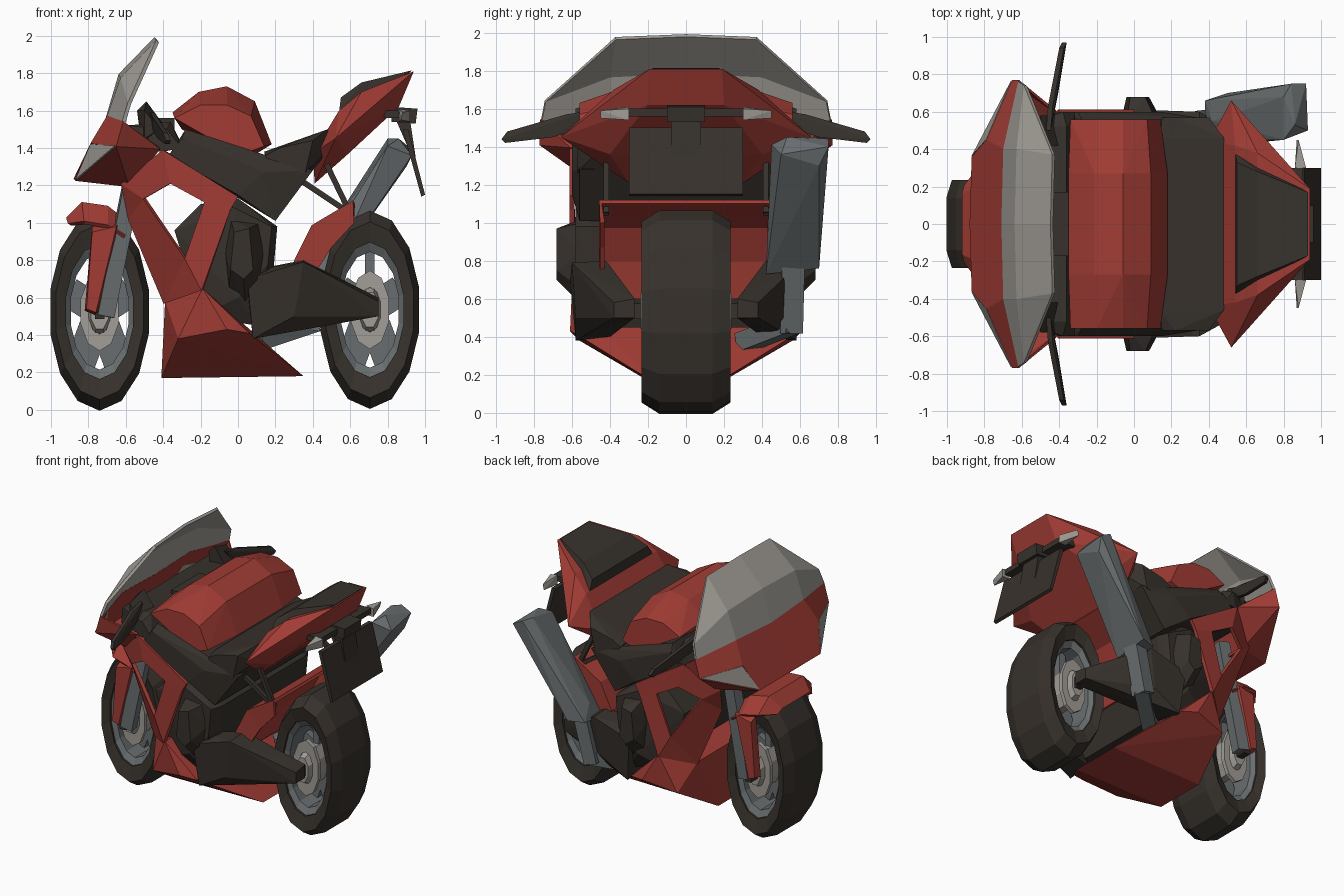
import bpy, bmesh
from math import sin, cos, pi
from mathutils import Vector


def material(name, rgb):
    m = bpy.data.materials.new(name)
    m.diffuse_color = (*rgb, 1)
    return m


RED = material("red_paint", (0.36, 0.045, 0.035))
DARK = material("dark_rubber", (0.038, 0.031, 0.025))
STEEL = material("steel", (0.14, 0.155, 0.16))
LIGHT = material("light_metal", (0.36, 0.34, 0.31))


def finish(name, bm, mat):
    bmesh.ops.recalc_face_normals(bm, faces=bm.faces)
    me = bpy.data.meshes.new(name)
    bm.to_mesh(me)
    bm.free()
    me.materials.append(mat)
    ob = bpy.data.objects.new(name, me)
    bpy.context.collection.objects.link(ob)
    return ob


def flip(pts):
    return [(x, -y, z) for x, y, z in pts]


def hull(name, pts, mat):
    bm = bmesh.new()
    for p in pts:
        bm.verts.new(p)
    bmesh.ops.convex_hull(bm, input=bm.verts)
    bmesh.ops.delete(bm, geom=[v for v in bm.verts if not v.link_faces], context='VERTS')
    return finish(name, bm, mat)


def sym(name, pts, mat):
    return hull(name, pts + flip(pts), mat)


def pair(name, pts, mat):
    hull(name + "_left", pts, mat)
    hull(name + "_right", flip(pts), mat)


def at(y, *xz):
    return [(x, y, z) for x, z in xz]


def beam(p, q, w, h):
    p, q = Vector(p), Vector(q)
    r = (q - p).to_track_quat('Z', 'Y')
    return [tuple(e + r @ Vector((a * w / 2, b * h / 2, 0)))
            for e in (p, q) for a in (-1, 1) for b in (-1, 1)]


def shell(name, pts, faces, mat, thick=0.025):
    bm = bmesh.new()
    vs = [bm.verts.new(p) for p in pts]
    for f in faces:
        bm.faces.new([vs[i] for i in f])
    bmesh.ops.delete(bm, geom=[v for v in bm.verts if not v.link_faces], context='VERTS')
    ob = finish(name, bm, mat)
    s = ob.modifiers.new("thickness", 'SOLIDIFY')
    s.thickness, s.offset = thick, 0
    return ob


def grid(name, rows, mat):
    n = len(rows[0])
    faces = [(r * n + c, r * n + c + 1, (r + 1) * n + c + 1, (r + 1) * n + c)
             for r in range(len(rows) - 1) for c in range(n - 1)]
    return shell(name, [p for r in rows for p in r], faces, mat)


def ring(name, cx, cz, prof, mat, n=14):
    # closed (radius, y) profile swept round the axle, squeezed along x
    bm = bmesh.new()
    R = [[bm.verts.new((cx + .51 * r * cos(2 * pi * (i + .5) / n), y, cz + r * sin(2 * pi * (i + .5) / n)))
          for r, y in prof] for i in range(n)]
    k = len(prof)
    for i in range(n):
        for j in range(k):
            a, b = R[i], R[(i + 1) % n]
            bm.faces.new((a[j], a[(j + 1) % k], b[(j + 1) % k], b[j]))
    return finish(name, bm, mat)


# wheels: tyre, rim, brake discs, hub and spokes
for tag, cx, cz in (("front", -.74, .525), ("rear", .705, .535)):
    ring(tag + "_tyre", cx, cz, [(.53, -.14), (.53, .14), (.47, .235), (.36, .21), (.36, -.21), (.47, -.235)], DARK)
    ring(tag + "_rim", cx, cz, [(.37, -.2), (.37, .2), (.31, .17), (.31, -.17)], STEEL)
    for s in (-1, 1):
        ring(tag + "_brake_disc", cx, cz, [(.21, s * .17), (.21, s * .2), (.12, s * .2), (.12, s * .17)], LIGHT, 10)
    ring(tag + "_hub", cx, cz, [(.15, -.14), (.15, .14), (.1, .24), (.02, .24), (.02, -.24), (.1, -.24)], LIGHT, 8)
    for i in range(5):
        a = 2 * pi * i / 5 + pi / 2
        d = Vector((.51 * cos(a), 0, sin(a)))
        c = Vector((cx, 0, cz))
        hull(tag + "_spoke", beam(c + d * .1, c + d * .34, .05, .16), STEEL)
    hull(tag + "_axle", beam((cx, -.32, cz), (cx, .32, cz), .05, .08), DARK)

# front fender, fork guards and fork
grid("front_fender", [
    [(-.9, -.2, .99), (-.91, -.16, 1.02), (-.91, .16, 1.02), (-.9, .2, .99)],
    [(-.82, -.31, 1.0), (-.83, -.2, 1.1), (-.83, .2, 1.1), (-.82, .31, 1.0)],
    [(-.7, -.33, .98), (-.7, -.22, 1.08), (-.7, .22, 1.08), (-.7, .33, .98)],
    [(-.61, -.32, .92), (-.6, -.22, 1.0), (-.6, .22, 1.0), (-.61, .32, .92)]], RED)
pair("fork_guard", at(.28, (-.78, .98), (-.63, 1.0), (-.68, .72), (-.75, .5), (-.82, .53))
     + at(.34, (-.78, .95), (-.65, .98), (-.76, .52), (-.81, .54)), RED)
pair("fork_leg", beam((-.55, .27, 1.3), (-.71, .29, .5), .08, .09), STEEL)

# windscreen, nose and headlights
T = [(-.43, -.37, 1.97), (-.44, 0, 1.985), (-.43, .37, 1.97)]
M = [(-.58, -.74, 1.64), (-.62, -.4, 1.77), (-.63, 0, 1.79), (-.62, .4, 1.77), (-.58, .74, 1.64)]
L = [(-.61, -.76, 1.54), (-.69, -.4, 1.57), (-.7, 0, 1.55), (-.69, .4, 1.57), (-.61, .76, 1.54)]
shell("windscreen", T + M + L, [(0, 3, 4), (0, 4, 5, 1), (1, 5, 6, 2), (2, 6, 7), (3, 8, 9, 4), (4, 9, 10, 5),
                                (5, 10, 11, 6), (6, 11, 12, 7)], LIGHT, .02)
half = [(-.65, .76, 1.41), (-.78, .45, 1.42), (-.86, .36, 1.23), (-.58, .46, 1.2), (-.42, .6, 1.4)]
N = L + half + flip(half) + [(-.87, 0, 1.24)]
shell("nose_fairing", N, [(4, 3, 6, 5), (3, 2, 15, 7, 6), (5, 7, 8), (5, 8, 9), (4, 5, 9),
                          (0, 1, 11, 10), (1, 2, 15, 12, 11), (10, 12, 13), (10, 13, 14), (0, 10, 14),
                          (15, 7, 8, 13, 12)], RED, .02)
for side, s in (("left", 1), ("right", -1)):
    lamp = half[:3] if s > 0 else flip(half[:3])
    shell("headlight_" + side, lamp, [(0, 1, 2)], LIGHT, .02)

# side fairings with a window, and the belly pan
panel = [(-.62, .47, 1.21), (-.4, .6, 1.39), (0, .6, 1.14), (-.19, .6, .64), (-.39, .42, .57), (-.58, .4, 1.02),
         (-.5, .53, 1.13), (-.36, .6, 1.21), (-.18, .6, 1.11), (-.28, .58, .81), (-.04, .6, 1.07)]
pf = [(0, 1, 7, 6), (1, 2, 10, 8, 7), (10, 3, 9, 8), (3, 4, 9), (4, 5, 6, 9), (5, 0, 6)]
shell("side_fairing_left", panel, pf, RED)
shell("side_fairing_right", flip(panel), pf, RED)
sym("belly_pan", [(-.41, .2, .17), (.35, .2, .18), (-.39, .42, .58), (-.32, .56, .38), (-.06, .61, .43),
                  (-.19, .6, .65), (.06, .57, .41)], RED)

# engine, covers, frame and seat
sym("engine", at(.5, (-.34, .96), (-.2, 1.1), (0, 1.13), (.21, .98), (.19, .75), (.1, .45), (-.2, .5))
    + at(.58, (-.02, 1.08), (.18, .98), (.16, .78), (0, .6)), DARK)
pair("engine_cover", at(.55, (-.04, 1.02), (.12, 1.0), (.15, .85), (.12, .65), (.04, .57), (-.05, .64), (-.07, .85))
     + at(.68, (-.02, .95), (.06, .97), (.08, .75), (.03, .7), (-.04, .75)), DARK)
sym("main_frame", at(.6, (-.37, 1.36), (-.3, 1.45), (0, 1.15), (-.02, 1.34), (.14, 1.27))
    + at(.56, (-.28, 1.5), (.2, 1.01), (.22, 1.28), (.4, 1.28)), DARK)
sym("seat", at(.46, (.14, 1.38), (.48, 1.5), (.48, 1.38), (.4, 1.28))
    + at(.57, (.15, 1.36), (.22, 1.4), (.4, 1.44), (.36, 1.27), (.17, 1.22)), DARK)
sym("dashboard", at(.52, (-.61, 1.4), (-.6, 1.52), (-.36, 1.54), (-.3, 1.42))
    + at(.6, (-.4, 1.38), (-.38, 1.5), (-.3, 1.4)), DARK)
sym("top_clamp", at(.17, (-.44, 1.5), (-.44, 1.56), (-.34, 1.56), (-.34, 1.5)), DARK)

# fuel tank
sym("fuel_tank", at(.27, (-.35, 1.59), (-.21, 1.7), (-.06, 1.73), (.09, 1.65), (.18, 1.42), (.02, 1.32), (-.3, 1.5))
    + at(.56, (-.34, 1.56), (-.2, 1.63), (-.06, 1.63), (.07, 1.57), (.14, 1.41), (.01, 1.36), (-.2, 1.53)), RED)

# handlebars and mirrors
pair("handlebar", at(.42, (-.54, 1.6), (-.49, 1.65), (-.38, 1.5), (-.4, 1.42), (-.52, 1.45))
     + at(.58, (-.5, 1.6), (-.42, 1.5), (-.5, 1.45)), DARK)
blade = [(-.47, .5, 1.59), (-.46, .63, 1.57), (-.4, .94, 1.48), (-.385, .97, 1.44), (-.39, .95, 1.42),
         (-.43, .7, 1.45), (-.46, .55, 1.5)]
pair("mirror", blade + [(x + .025, y, z) for x, y, z in blade], DARK)

# tail unit, rear seat, lamps and plate
sym("tail_fairing", [(.41, .3, 1.21), (.4, .44, 1.37), (.52, .66, 1.45), (.54, .42, 1.6), (.66, .38, 1.7),
                     (.94, .19, 1.81), (.86, .2, 1.62), (.58, .4, 1.36)], RED)
sym("rear_seat", [(.54, .38, 1.59), (.55, .33, 1.67), (.66, .28, 1.75), (.93, .17, 1.815), (.8, .22, 1.68)], DARK)
sym("lamp_bar", at(.3, (.78, 1.56), (.78, 1.6), (.9, 1.6), (.9, 1.56)), DARK)
sym("tail_lamp", at(.1, (.82, 1.54), (.82, 1.62), (.96, 1.61), (.95, 1.53)), DARK)
pair("turn_signal", at(.3, (.86, 1.54), (.86, 1.61), (.92, 1.6), (.92, 1.54)) + at(.45, (.87, 1.55), (.88, 1.59)), LIGHT)
sym("number_plate", at(.3, (.88, 1.5), (.91, 1.5), (1.0, 1.15), (.98, 1.14)), DARK)
sym("plate_bracket", at(.08, (.84, 1.56), (.92, 1.55), (.91, 1.4), (.95, 1.35)), DARK)

# rear hugger over the wheel
prof = [((.62, 1.11), (.62, 1.0)), ((.4, .98), (.5, .87)), ((.31, .8), (.43, .76)), ((.27, .6), (.38, .62))]
grid("rear_hugger", [[(b[0], -.44, b[1]), (a[0], -.45, a[1]), (a[0], .45, a[1]), (b[0], .44, b[1])]
                     for a, b in prof], RED)

# swingarm and subframe struts
pair("swingarm", [(.04, .48, .74), (.05, .61, .7), (.08, .58, .38), (.08, .4, .4), (.35, .6, .79), (.35, .42, .8),
                  (.3, .58, .5), (.75, .27, .6), (.75, .38, .58), (.75, .38, .5), (.75, .27, .5)], DARK)
for i, (x, z) in enumerate(((.33, 1.23), (.47, 1.32))):
    pair("strut_%d" % i, beam((x, .42, z), (.6, .42, 1.05), .03, .03), DARK)

# exhaust pipe and silencer
hull("exhaust_pipe", beam((.1, .3, .37), (.4, .56, .47), .1, .1), STEEL)
hull("exhaust_bend", beam((.38, .55, .43), (.47, .56, .8), .12, .1), STEEL)
hull("silencer", [(.38, .45, .74), (.38, .66, .76), (.5, .42, .73), (.5, .7, .76), (.42, .55, .86),
                  (.8, .45, 1.41), (.8, .68, 1.45), (.86, .53, 1.45), (.92, .75, 1.4), (.93, .5, 1.36),
                  (.9, .7, 1.3), (.84, .75, 1.44)], STEEL)
